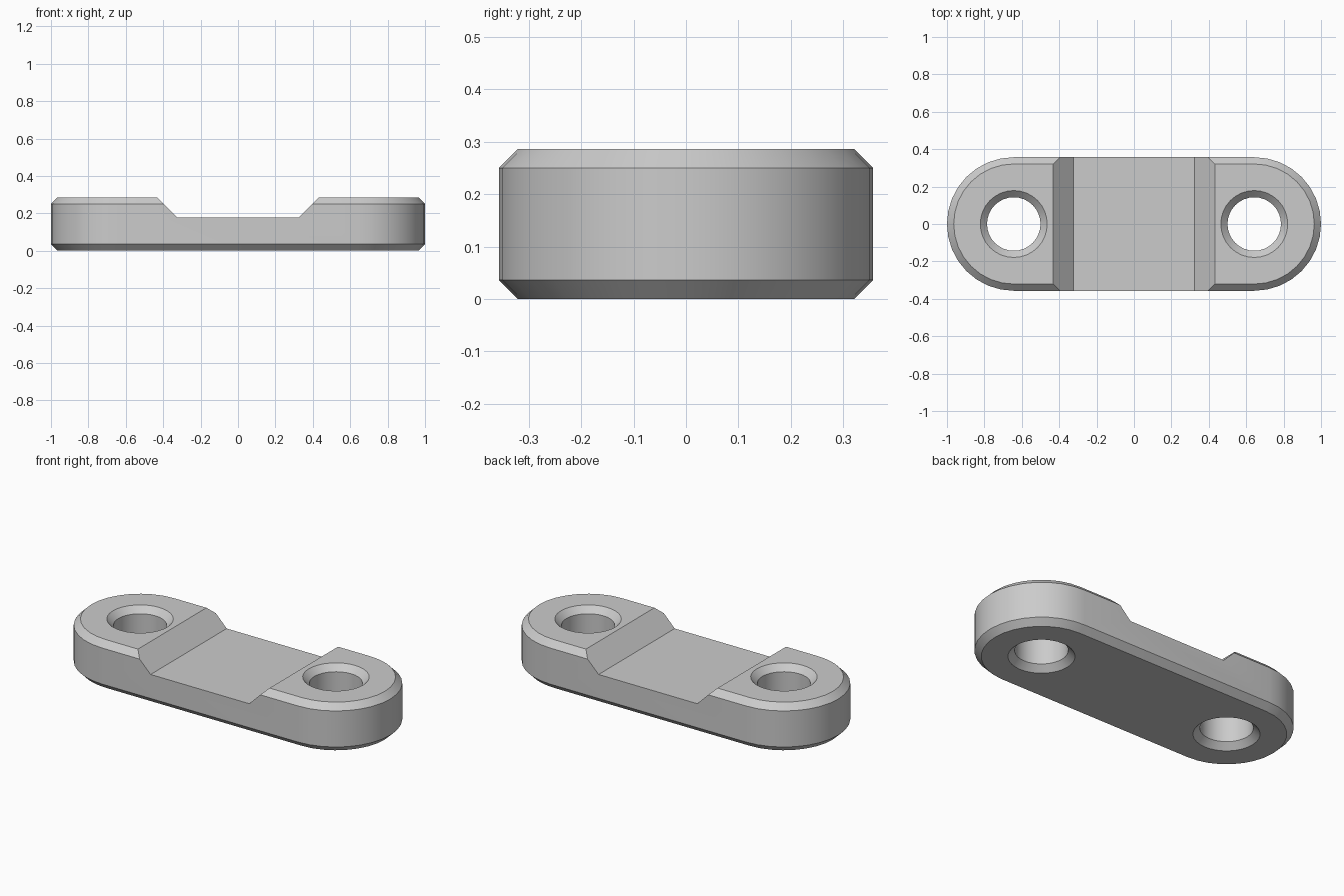
import bpy, bmesh
from math import cos, sin, pi, radians

R, CX, H, CH = 0.357, 0.643, 0.286, 0.036   # end radius, end centre, height, chamfer
HOLE, SEG = 0.143, 32
NOTCH_Z, NOTCH_X = 0.178, 0.324

if "Cube" in bpy.data.objects:
    bpy.data.objects.remove(bpy.data.objects["Cube"])

grey = bpy.data.materials.new("plain grey")
grey.use_nodes = True
colour = (0.6, 0.6, 0.6, 1)
grey.diffuse_color = colour
grey.node_tree.nodes["Principled BSDF"].inputs["Base Color"].default_value = colour


def loft(name, rings):
    """Closed solid through a stack of equal-length rings of points."""
    bm = bmesh.new()
    loops = [[bm.verts.new(p) for p in ring] for ring in rings]
    n = len(loops[0])
    for a, b in zip(loops, loops[1:]):
        for i in range(n):
            j = (i + 1) % n
            bm.faces.new((a[i], a[j], b[j], b[i]))
    bm.faces.new(loops[0][::-1])
    bm.faces.new(loops[-1])
    bmesh.ops.recalc_face_normals(bm, faces=bm.faces)
    mesh = bpy.data.meshes.new(name)
    bm.to_mesh(mesh)
    bm.free()
    ob = bpy.data.objects.new(name, mesh)
    bpy.context.collection.objects.link(ob)
    mesh.materials.append(grey)
    return ob


def stadium(r, z):
    half = SEG // 2
    return [(s * (CX + r * sin(pi * i / half)), -s * r * cos(pi * i / half), z)
            for s in (1, -1) for i in range(half + 1)]


def circle(x, r, z):
    return [(x + r * cos(2 * pi * i / SEG), r * sin(2 * pi * i / SEG), z) for i in range(SEG)]


# Round-ended body with chamfered rims
body = loft("link_plate", [stadium(R - CH, 0), stadium(R, CH),
                           stadium(R, H - CH), stadium(R - CH, H)])

# Countersunk hole cutters
E = 0.02
cutters = []
for side, x in (("left", CX), ("right", -CX)):
    cutters.append(loft(side + "_hole_cutter", [
        circle(x, HOLE + CH + E, -E), circle(x, HOLE, CH),
        circle(x, HOLE, H - CH), circle(x, HOLE + CH + E, H + E)]))

# Sloped-sided recess cutter across the middle
top_x = NOTCH_X + (H + E - NOTCH_Z)
cutters.append(loft("recess_cutter", [
    [(-w, -1, z), (w, -1, z), (w, 1, z), (-w, 1, z)]
    for w, z in ((NOTCH_X, NOTCH_Z), (top_x, H + E))]))

# Cut, then shade smooth with sharp edges
for ob in bpy.context.selected_objects:
    ob.select_set(False)
bpy.context.view_layer.objects.active = body
body.select_set(True)
for cutter in cutters:
    mod = body.modifiers.new(cutter.name, 'BOOLEAN')
    mod.operation = 'DIFFERENCE'
    mod.solver = 'EXACT'
    mod.object = cutter
    bpy.ops.object.modifier_apply(modifier=mod.name)
for cutter in cutters:
    bpy.data.objects.remove(cutter)
bpy.ops.object.shade_smooth_by_angle(angle=radians(30))
